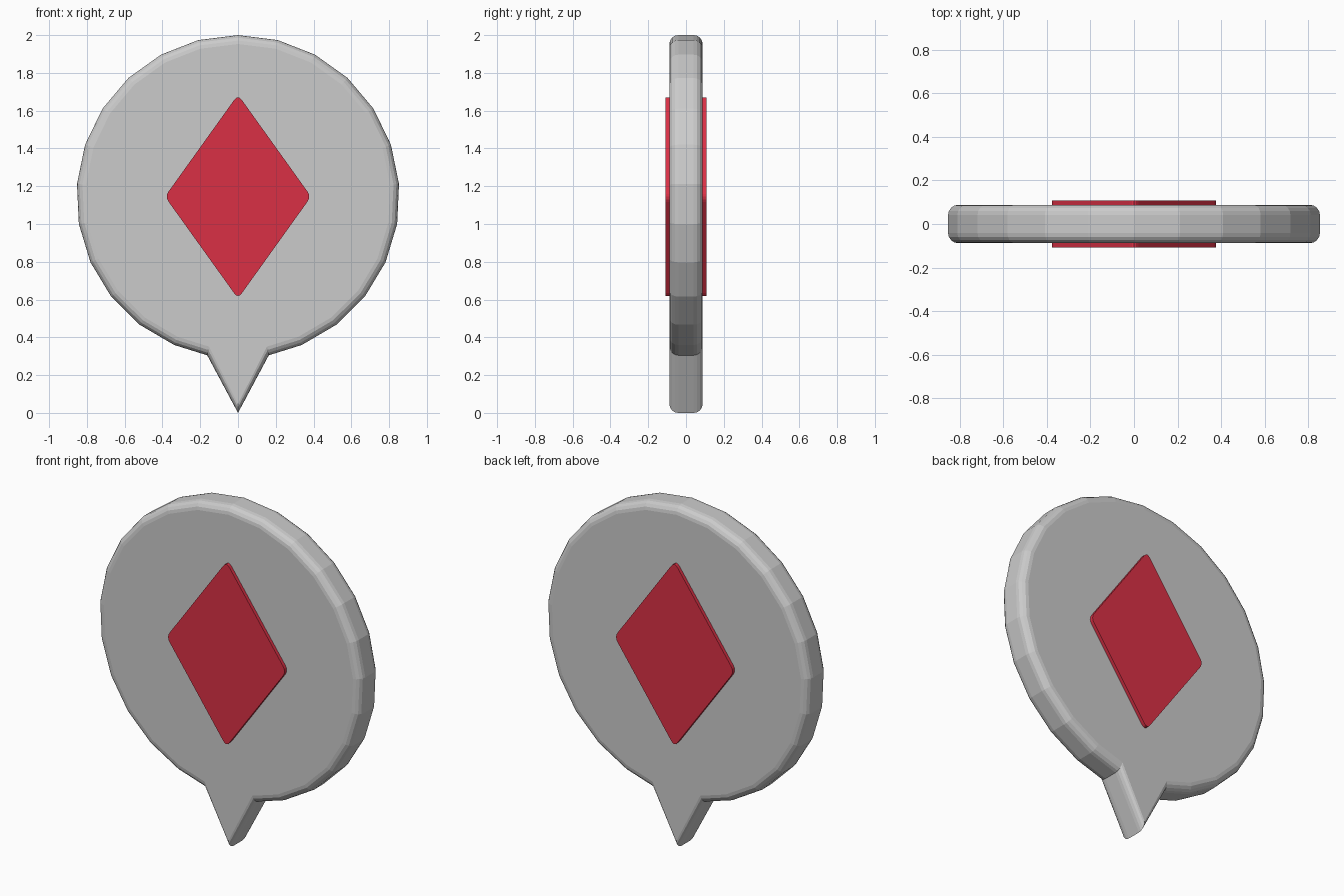
import bpy, bmesh, math
from mathutils import Vector

if "Cube" in bpy.data.objects:
    bpy.data.objects.remove(bpy.data.objects["Cube"])

CZ, R = 1.145, 0.855   # disc centre height and radius
HALF, BEVEL = 0.088, 0.047


def loft(name, rings, mat=None):
    """Bridge rings of 3D points and cap both ends."""
    bm = bmesh.new()
    vs = [[bm.verts.new(p) for p in ring] for ring in rings]
    n = len(rings[0])
    for a, b in zip(vs, vs[1:]):
        for i in range(n):
            j = (i + 1) % n
            bm.faces.new((a[i], a[j], b[j], b[i]))
    bm.faces.new(vs[0])
    bm.faces.new(vs[-1])
    bmesh.ops.recalc_face_normals(bm, faces=bm.faces)
    mesh = bpy.data.meshes.new(name)
    bm.to_mesh(mesh)
    bm.free()
    ob = bpy.data.objects.new(name, mesh)
    bpy.context.collection.objects.link(ob)
    if mat:
        mesh.materials.append(mat)
    return ob


# Disc outline with pointed tail: right half, then mirrored
step = math.radians(14.25)
half = [Vector((R * math.sin(i * step), R * math.cos(i * step))) for i in range(1, 12)]
half.append(Vector((0.163, 0.305 - CZ)))
outline = [Vector((0, R))] + half + [Vector((0, -CZ))]
outline += [Vector((-p.x, p.y)) for p in reversed(half)]


def disc_ring(inset, y):
    pts = [p * (1 - inset / p.length) for p in outline]
    return [(p.x, y, p.y + CZ) for p in pts]


# Rounded rim: quarter-circle profile on each side
angles = [math.radians(90 * i / 4) for i in range(5)]
back = [(BEVEL * (1 - math.cos(a)), HALF - BEVEL + BEVEL * math.sin(a)) for a in angles]
profile = [(d, -y) for d, y in reversed(back)] + back
loft("marker_disc", [disc_ring(d, y) for d, y in profile])

# Raised diamonds with softened corners, one on each face
red = bpy.data.materials.new("red")
red.diffuse_color = (0.7, 0.03, 0.06, 1)
red.use_nodes = True
red.node_tree.nodes["Principled BSDF"].inputs["Base Color"].default_value = red.diffuse_color
corners = [Vector(c) for c in ((0.387, 0), (0, 0.54), (-0.387, 0), (0, -0.54))]
diamond = []
for i, c in enumerate(corners):
    a = c + (corners[i - 1] - c).normalized() * 0.035
    b = c + (corners[(i + 1) % 4] - c).normalized() * 0.035
    for t in (0, 0.25, 0.5, 0.75, 1):
        diamond.append(a * (1 - t) ** 2 + c * 2 * t * (1 - t) + b * t * t)

for name, s in (("front_diamond", -1), ("back_diamond", 1)):
    loft(name, [[(p.x, s * y, p.y + CZ) for p in diamond] for y in (0.085, 0.108)], red)
